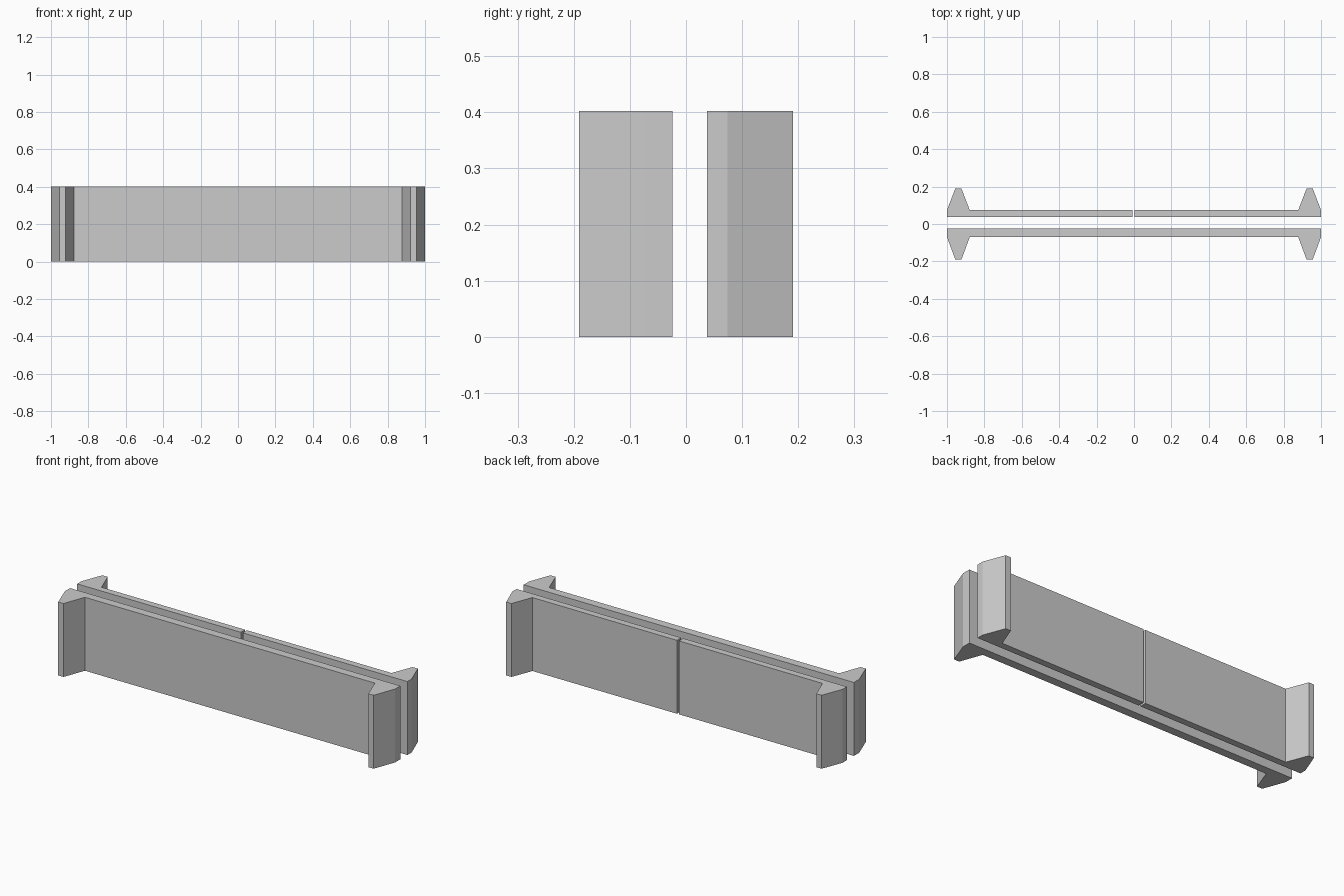
import bpy
import bmesh

if "Cube" in bpy.data.objects:
    bpy.data.objects.remove(bpy.data.objects["Cube"])

HEIGHT = 0.402


def extrude_profile(name, points):
    """Prism standing on z = 0 from a plan outline."""
    bm = bmesh.new()
    face = bm.faces.new([bm.verts.new((x, y, 0)) for x, y in points])
    ext = bmesh.ops.extrude_face_region(bm, geom=[face])
    top = [v for v in ext["geom"] if isinstance(v, bmesh.types.BMVert)]
    bmesh.ops.translate(bm, verts=top, vec=(0, 0, HEIGHT))
    bmesh.ops.recalc_face_normals(bm, faces=bm.faces[:])
    mesh = bpy.data.meshes.new(name)
    bm.to_mesh(mesh)
    bm.free()
    obj = bpy.data.objects.new(name, mesh)
    bpy.context.collection.objects.link(obj)
    return obj


def flange(side, y_plate, y_tip):
    """Tapered end post outline, from the outer end inward."""
    return [(side * 1.0, y_plate), (side * 0.955, y_tip),
            (side * 0.923, y_tip), (side * 0.878, y_plate)]


# Front panel: one continuous plate with a post at each end
extrude_profile("front_panel",
                [(-1, -0.024)] + flange(-1, -0.07, -0.191)
                + flange(1, -0.07, -0.191)[::-1] + [(1, -0.024)])

# Back panel: two leaves separated by a narrow gap
for label, side, inner in (("left", -1, -0.009), ("right", 1, 0.003)):
    extrude_profile("back_panel_" + label,
                    [(inner, 0.037), (side, 0.037)]
                    + flange(side, 0.074, 0.191) + [(inner, 0.074)])
